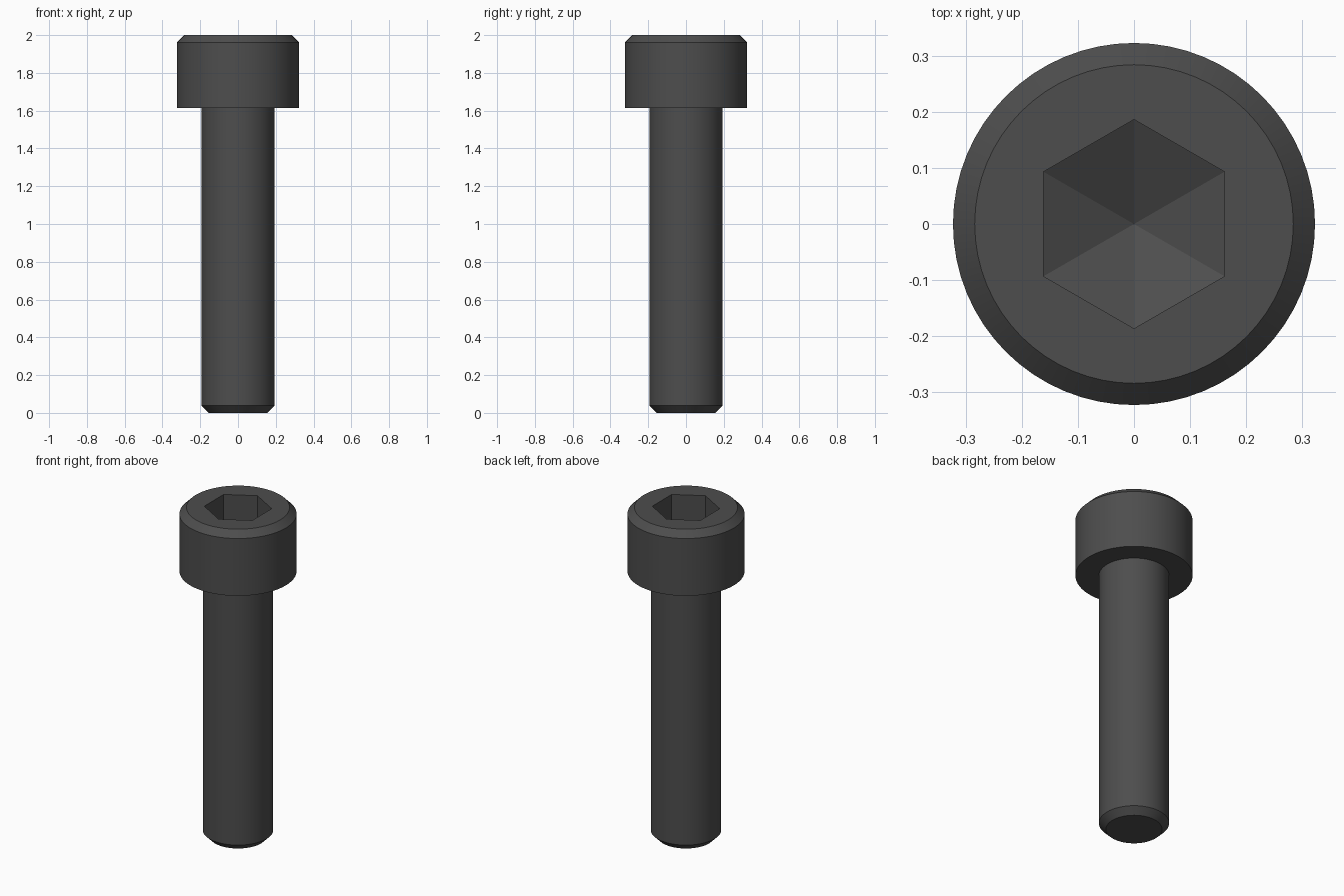
import bpy, bmesh, math

if "Cube" in bpy.data.objects:
    bpy.data.objects.remove(bpy.data.objects["Cube"], do_unlink=True)

SEGMENTS = 64
HEAD_R, SHANK_R, HEX_R = 0.3226, 0.1935, 0.1862
HEAD_Z, TOP_Z, CHAMFER = 1.613, 2.0, 0.0387
SOCKET_Z, SOCKET_TIP_Z = 1.806, 1.713

# Black steel
steel = bpy.data.materials.new("black_steel")
steel.use_nodes = True
colour = (0.075, 0.075, 0.075, 1.0)
steel.diffuse_color = colour
steel.node_tree.nodes["Principled BSDF"].inputs["Base Color"].default_value = colour

bm = bmesh.new()


def ring(radius, z, sides, start=0.0):
    """Closed ring of vertices around the z axis."""
    angles = [start + 2 * math.pi * i / sides for i in range(sides)]
    return [bm.verts.new((radius * math.cos(a), radius * math.sin(a), z)) for a in angles]


def pairs(loop):
    return zip(loop, loop[1:] + loop[:1])


def skin(lower, upper):
    """Quads between two rings with the same number of sides."""
    for (a, b), (c, d) in zip(pairs(lower), pairs(upper)):
        bm.faces.new((a, b, d, c))


# Outer body: chamfered tip, shank, head underside, head wall, top chamfer
profile = [
    (SHANK_R - CHAMFER, 0.0),
    (SHANK_R, CHAMFER),
    (SHANK_R, HEAD_Z),
    (HEAD_R, HEAD_Z),
    (HEAD_R, TOP_Z - CHAMFER),
    (HEAD_R - CHAMFER, TOP_Z),
]
rings = [ring(r, z, SEGMENTS) for r, z in profile]
for lower, upper in zip(rings, rings[1:]):
    skin(lower, upper)
bm.faces.new(rings[0])

# Hexagonal socket with corners on the y axis and a shallow drilled point
hex_top = ring(HEX_R, TOP_Z, 6, math.pi / 2)
hex_low = ring(HEX_R, SOCKET_Z, 6, math.pi / 2)
skin(hex_low, hex_top)
tip = bm.verts.new((0, 0, SOCKET_TIP_Z))
for a, b in pairs(hex_low):
    bm.faces.new((a, b, tip))

# Flat top of the head, between the chamfer and the socket
rim = [bm.edges.get(p) for loop in (rings[-1], hex_top) for p in pairs(loop)]
bmesh.ops.triangle_fill(bm, edges=rim, use_beauty=True, normal=(0, 0, 1))
bmesh.ops.recalc_face_normals(bm, faces=bm.faces)

mesh = bpy.data.meshes.new("socket_head_screw")
bm.to_mesh(mesh)
bm.free()
mesh.materials.append(steel)
screw = bpy.data.objects.new("socket_head_screw", mesh)
bpy.context.collection.objects.link(screw)

# Smooth round walls, crisp chamfers and socket
bpy.ops.object.select_all(action="DESELECT")
screw.select_set(True)
bpy.context.view_layer.objects.active = screw
bpy.ops.object.shade_smooth_by_angle(angle=math.radians(20))
